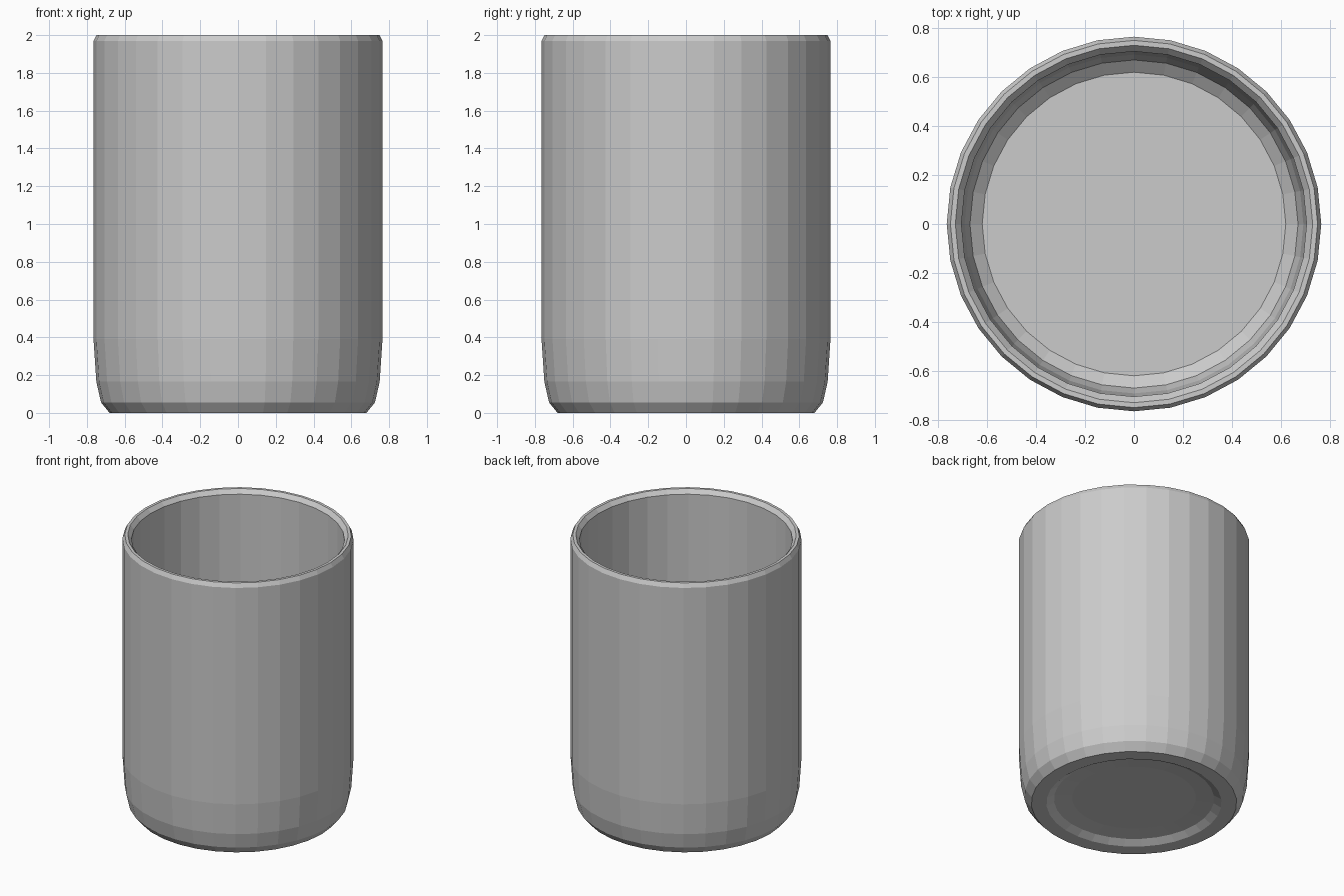
import bpy, bmesh, math

if "Cube" in bpy.data.objects:
    bpy.data.objects.remove(bpy.data.objects["Cube"])

SIDES = 32


def lathe(name, profile, sides):
    """Revolve an (r, z) profile around z; both ends are closed with n-gon caps."""
    bm = bmesh.new()
    rings = []
    for r, z in profile:
        rings.append([bm.verts.new((r * math.cos(2 * math.pi * i / sides),
                                    r * math.sin(2 * math.pi * i / sides), z))
                      for i in range(sides)])
    for a, b in zip(rings, rings[1:]):
        for i in range(sides):
            j = (i + 1) % sides
            bm.faces.new((a[i], a[j], b[j], b[i]))
    bm.faces.new(rings[0][::-1])
    bm.faces.new(rings[-1])
    bmesh.ops.recalc_face_normals(bm, faces=bm.faces)
    mesh = bpy.data.meshes.new(name)
    bm.to_mesh(mesh)
    bm.free()
    obj = bpy.data.objects.new(name, mesh)
    bpy.context.collection.objects.link(obj)
    return obj


# recessed underside and foot ring
underside = [(0.41, 0.04), (0.53, 0.03), (0.58, 0.0), (0.68, 0.0)]
# rounded base and straight outer wall
outer = [(0.725, 0.055), (0.75, 0.165), (0.765, 0.39), (0.765, 1.97)]
# bevelled rim
rim = [(0.75, 2.0), (0.73, 2.0), (0.705, 1.97)]
# inner wall curving in to the floor
inner = [(0.705, 0.40), (0.692, 0.20), (0.67, 0.125), (0.62, 0.085)]

lathe("cup", underside + outer + rim + inner, SIDES)
